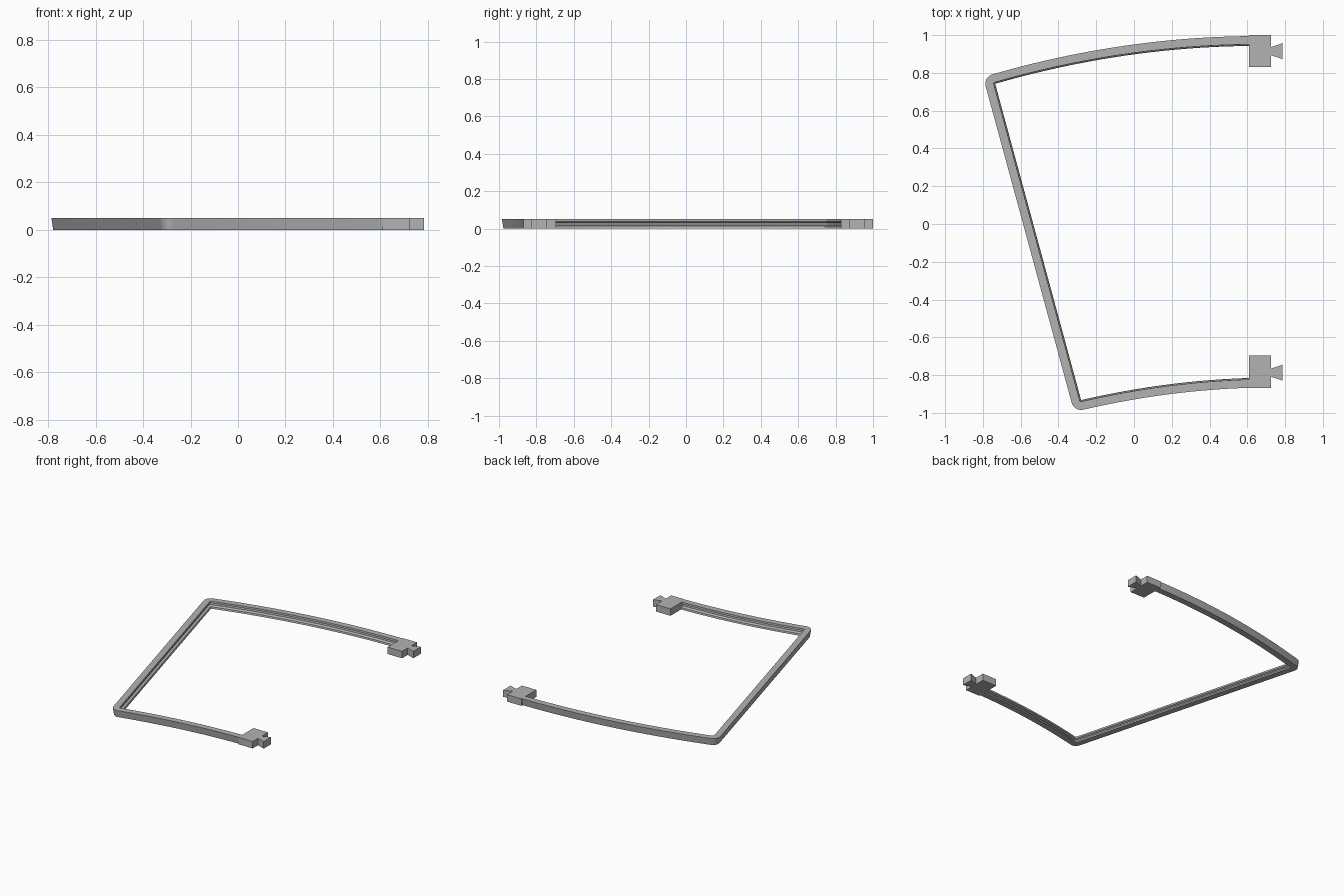
import bpy, bmesh
from mathutils import Vector

if "Cube" in bpy.data.objects:
    bpy.data.objects.remove(bpy.data.objects["Cube"], do_unlink=True)

HEIGHT = 0.05

grey = bpy.data.materials.new("plain_grey")
grey.use_nodes = True
colour = (0.45, 0.45, 0.45, 1)
grey.diffuse_color = colour
grey.node_tree.nodes["Principled BSDF"].inputs["Base Color"].default_value = colour


def finish(bm, name):
    bmesh.ops.remove_doubles(bm, verts=bm.verts, dist=0.0002)
    bmesh.ops.recalc_face_normals(bm, faces=bm.faces)
    mesh = bpy.data.meshes.new(name)
    bm.to_mesh(mesh)
    bm.free()
    mesh.materials.append(grey)
    obj = bpy.data.objects.new(name, mesh)
    bpy.context.collection.objects.link(obj)
    return obj


def bow(x0, x1, peak_x, peak_y, bend, steps=20):
    """Gently curved run of points along one arm."""
    xs = [x0 + (x1 - x0) * i / steps for i in range(steps + 1)]
    return [Vector((x, peak_y - bend * (peak_x - x) ** 2)) for x in xs]


def outward(a, b):
    d = (b - a).normalized()
    return Vector((-d.y, d.x))


# Rail: inner edge path, from the lower arm round to the upper arm
lower = bow(0.63, -0.28, 0.75, -0.813, 0.1125)
upper = bow(-0.735, 0.63, 0.66, 0.943, 0.103)
path = lower + upper

# Leaning cross-section with a shallow slot on the inside: (outward, height)
section = [(0, 0), (0.044, 0), (0.052, HEIGHT), (0.008, HEIGHT),
           (0.007, 0.037), (0.019, 0.031), (0.018, 0.02), (0.002, 0.013)]

# Stations hold a point and its outward direction; corners fan out round
stations = []
for i, p in enumerate(path):
    before = outward(path[max(i - 1, 0)], path[max(i, 1)])
    last = len(path) - 1
    after = outward(path[min(i, last - 1)], path[min(i + 1, last)])
    # The path runs clockwise, so its left-hand normal points outward
    turn = before.angle_signed(after)
    fan = 10 if abs(turn) > 0.3 else 0
    if fan:
        for k in range(fan + 1):
            mixed = before.to_3d().slerp(after.to_3d(), k / fan) if hasattr(before.to_3d(), "slerp") \
                else before.lerp(after, k / fan).to_3d()
            stations.append((p, mixed.to_2d().normalized()))
    else:
        stations.append((p, (before + after).normalized()))

bm = bmesh.new()
rings = []
for p, n in stations:
    rings.append([bm.verts.new((p.x + n.x * d, p.y + n.y * d, z)) for d, z in section])
count = len(section)
for a, b in zip(rings, rings[1:]):
    for j in range(count):
        k = (j + 1) % count
        bm.faces.new((a[j], a[k], b[k], b[j]))
bm.faces.new(rings[0])
bm.faces.new(rings[-1][::-1])
rail = finish(bm, "frame_rail")
bpy.context.view_layer.objects.active = rail
rail.select_set(True)
bpy.ops.object.shade_smooth_by_angle(angle=0.4)
rail.select_set(False)


def end_block(name, y0, y1, tab_y):
    """Square end block with a flared dovetail tab."""
    left, right, tip = 0.61, 0.725, 0.785
    neck, flare = 0.021, 0.042
    outline = [(left, y0), (right, y0), (right, tab_y - neck), (tip, tab_y - flare),
               (tip, tab_y + flare), (right, tab_y + neck), (right, y1), (left, y1)]
    bm = bmesh.new()
    face = bm.faces.new([bm.verts.new((x, y, 0)) for x, y in outline])
    grown = bmesh.ops.extrude_face_region(bm, geom=[face])
    tops = [g for g in grown["geom"] if isinstance(g, bmesh.types.BMVert)]
    bmesh.ops.translate(bm, verts=tops, vec=(0, 0, HEIGHT))
    finish(bm, name)


end_block("back_end_block", 0.83, 1.0, 0.915)
end_block("front_end_block", -0.868, -0.695, -0.787)
